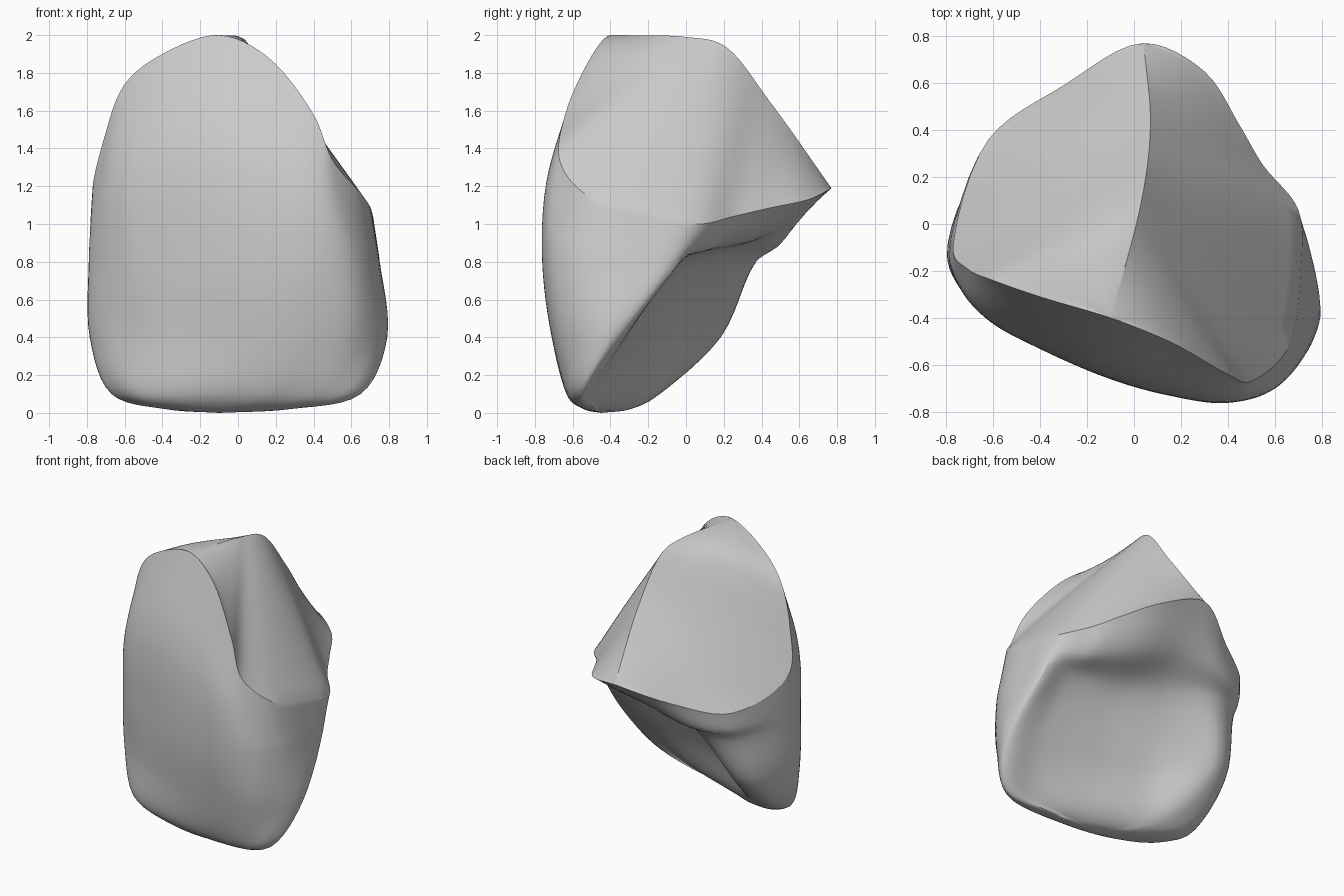
import bpy
import bmesh
import math
from mathutils import Vector

STEPS_AROUND = 6
STEPS_DOWN = 6
STEPS_CAP = 12

cube = bpy.data.objects.get("Cube")
if cube:
    bpy.data.objects.remove(cube, do_unlink=True)


def spline_segment(before, start, end, after, amount):
    """Centripetal curve between start and end."""
    layer = [before, start, end, after]
    knots = [0.0]
    for first, second in zip(layer, layer[1:]):
        knots.append(knots[-1] + max((second - first).length, 0.001) ** 0.5)
    position = knots[1] + (knots[2] - knots[1]) * amount
    for span in (1, 2):
        layer = [
            layer[index].lerp(layer[index + 1],
                              (position - knots[index]) / (knots[index + span] - knots[index]))
            for index in range(len(layer) - 1)
        ]
    return layer[0].lerp(layer[1], amount)


def smooth_loop(points, steps):
    """Closed curve through all the points."""
    count = len(points)
    return [
        spline_segment(points[index - 1], points[index], points[(index + 1) % count],
                       points[(index + 2) % count], step / steps)
        for index in range(count) for step in range(steps)
    ]


def smooth_path(points, steps):
    """Open curve through all the points, ends included."""
    padded = [points[0] * 2 - points[1], *points, points[-1] * 2 - points[-2]]
    path = [
        spline_segment(*padded[index:index + 4], step / steps)
        for index in range(len(points) - 1) for step in range(steps)
    ]
    return path + [points[-1].copy()]


def level(height, outline):
    return [Vector((x, y, height)) for x, y in outline]


# Sharp rim around the broken top, from the front peak round by the right side
rim = [Vector(point) for point in (
    (-.1, -.4, 2), (-.4, -.31, 1.9), (-.6, -.24, 1.74), (-.71, -.19, 1.45),
    (-.77, -.09, 1.15), (-.62, .36, 1), (-.3, .59, 1.07), (.04, .77, 1.19),
    (.3, .65, 1.13), (.45, .42, 1.08), (.55, .25, 1.04), (.7, .06, 1),
    (.71, -.2, 1.06), (.66, -.52, 1.15), (.5, -.67, 1.34), (.4, -.64, 1.58),
    (.15, -.5, 1.89))]

# Body outlines: flat front, hollow back
girth = level(.8, (
    (-.1, -.66), (-.4, -.53), (-.6, -.42), (-.73, -.29), (-.79, -.13), (-.63, .28),
    (-.38, .37), (-.08, .16), (.12, .05), (.34, -.01), (.53, -.04), (.72, -.04),
    (.75, -.25), (.72, -.52), (.6, -.7), (.4, -.76), (.15, -.73)))
lower = level(.4, (
    (-.12, -.62), (-.42, -.5), (-.6, -.39), (-.72, -.29), (-.785, -.14), (-.68, .14),
    (-.54, .18), (-.29, -.08), (0, -.19), (.3, -.26), (.55, -.31), (.76, -.34),
    (.79, -.4), (.73, -.55), (.6, -.67), (.4, -.71), (.15, -.69)))
foot = level(.1, (
    (-.13, -.58), (-.4, -.5), (-.55, -.42), (-.63, -.33), (-.67, -.24), (-.61, -.15),
    (-.45, -.15), (-.25, -.23), (0, -.32), (.25, -.41), (.45, -.49), (.61, -.52),
    (.65, -.55), (.6, -.6), (.45, -.63), (.25, -.63), (.1, -.62)))
base = Vector((-.1, -.45, 0))
sole = [point.lerp(base, .5) + Vector((0, 0, -.03)) for point in foot]

# Shoulder under the rim: fuller in front, a drooping lip over the back hollow
shoulder = []
for top, below in zip(rim, girth):
    if top.y > .2:
        push = Vector((0, .02, -.04))
    else:
        push = Vector((-.4, -.9, 0)) * max(top.z - 1.1, 0) * .1
    shoulder.append(top.lerp(below, .5) + push)

# Crest running from the front peak to the back corner
crest = smooth_path([Vector(point) for point in (
    (-.1, -.4, 2), (.01, 0, 1.99), (.05, .2, 1.945), (.07, .45, 1.64), (.04, .77, 1.19))], 16)


def crest_at(amount):
    place = amount * (len(crest) - 1)
    index = min(int(place), len(crest) - 2)
    return crest[index].lerp(crest[index + 1], place - index)


mesh = bmesh.new()


def skin(rows):
    """Join neighbouring rows of points with faces."""
    grid = [[mesh.verts.new(point) for point in row] for row in rows]
    for row, following in zip(grid, grid[1:]):
        for index in range(len(row) - 1):
            mesh.faces.new((row[index], following[index], following[index + 1], row[index + 1]))


# Broken top: two slopes meeting at the crest
edge = smooth_loop(rim, STEPS_AROUND)
edge.append(edge[0])
corner = rim.index(max(rim, key=lambda point: point.y)) * STEPS_AROUND
for side, swell in ((edge[:corner + 1], .05), (edge[corner:][::-1], .02)):
    rows = []
    for index, start in enumerate(side):
        along = index / (len(side) - 1)
        middle = crest_at(along)
        row = []
        for step in range(STEPS_CAP + 1):
            across = step / STEPS_CAP
            point = start.lerp(middle, across)
            point.z += swell * math.sin(math.pi * across) * math.sin(math.pi * along)
            row.append(point)
        rows.append(row)
    skin(rows)

# Weather the crest while the open rim stays fixed
bmesh.ops.remove_doubles(mesh, verts=mesh.verts, dist=.0005)
inner = [vert for vert in mesh.verts if not vert.is_boundary]
for _ in range(8):
    bmesh.ops.smooth_vert(mesh, verts=inner, factor=.5,
                          use_axis_x=True, use_axis_y=True, use_axis_z=True)

# Sides, back hollow and rounded underside
loops = [smooth_loop(outline, STEPS_AROUND)
         for outline in (rim, shoulder, girth, lower, foot, sole)]
columns = [smooth_path([*points, base], STEPS_DOWN) for points in zip(*loops)]
skin(columns + columns[:1])

bmesh.ops.remove_doubles(mesh, verts=mesh.verts, dist=.0005)
bmesh.ops.dissolve_degenerate(mesh, edges=mesh.edges, dist=.0005)
bmesh.ops.recalc_face_normals(mesh, faces=mesh.faces)

data = bpy.data.meshes.new("stone")
mesh.to_mesh(data)
mesh.free()
stone = bpy.data.objects.new("stone", data)
bpy.context.collection.objects.link(stone)

# Single plain grey
grey = bpy.data.materials.new("stone grey")
grey.use_nodes = True
colour = (.6, .6, .6, 1)
grey.diffuse_color = colour
grey.node_tree.nodes["Principled BSDF"].inputs["Base Color"].default_value = colour
data.materials.append(grey)

bpy.context.view_layer.objects.active = stone
stone.select_set(True)
bpy.ops.object.shade_smooth_by_angle(angle=math.radians(30))
